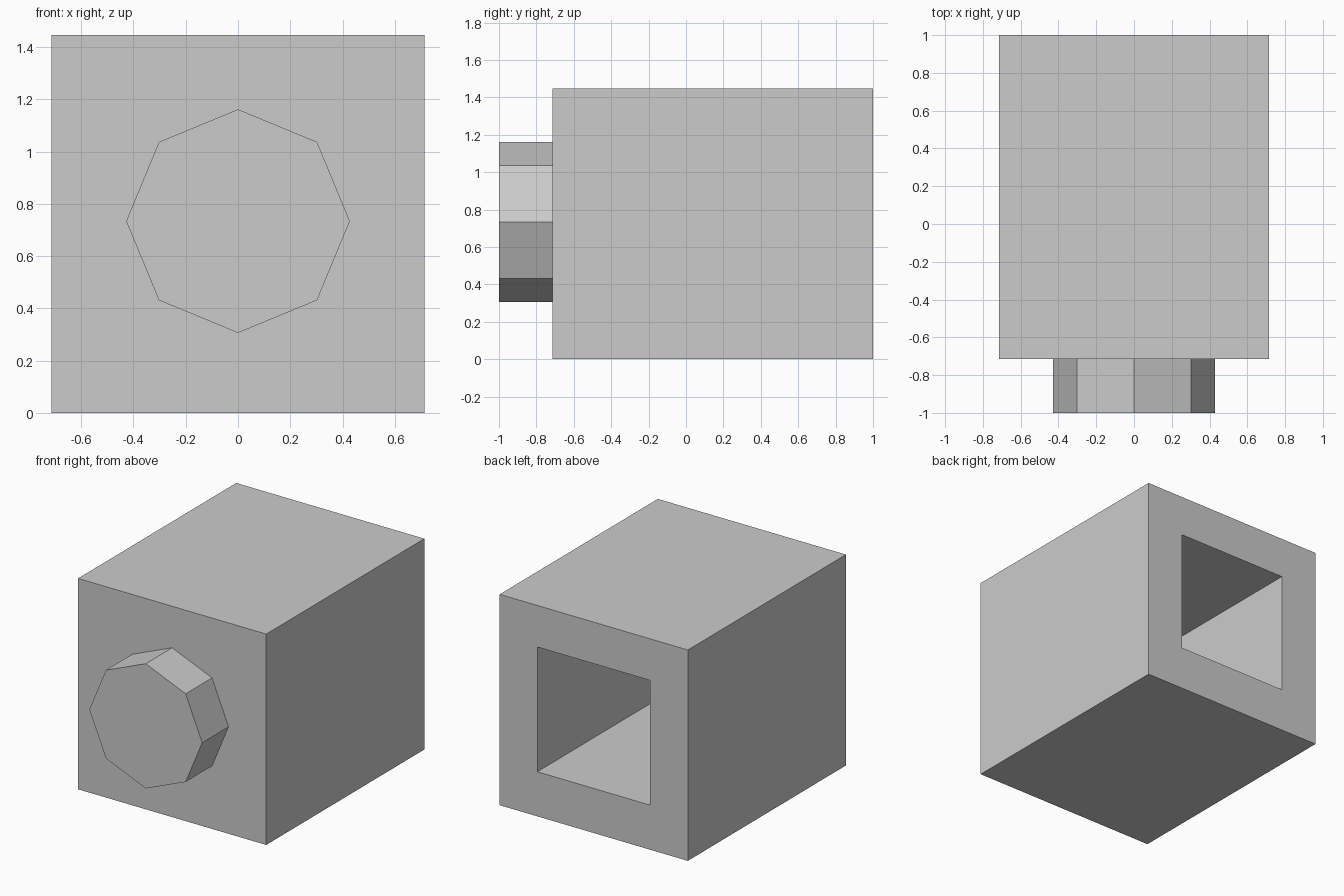
import bpy
import bmesh
import math
from mathutils import Matrix

cube = bpy.data.objects.get("Cube")
if cube:
    bpy.data.objects.remove(cube, do_unlink=True)

HALF = 0.714      # half width of the housing
TOP = 1.447       # height of the housing
AXIS = 0.734      # height of the shared knob and recess axis
RADIUS = 0.428    # knob radius and half width of the recess
DEPTH = 1.428     # depth of the recess

grey = bpy.data.materials.new("light_grey")
grey.use_nodes = True
grey.diffuse_color = (0.6, 0.6, 0.6, 1)
grey.node_tree.nodes["Principled BSDF"].inputs["Base Color"].default_value = grey.diffuse_color


def add_object(name, bm):
    bmesh.ops.recalc_face_normals(bm, faces=bm.faces)
    mesh = bpy.data.meshes.new(name)
    bm.to_mesh(mesh)
    bm.free()
    mesh.materials.append(grey)
    obj = bpy.data.objects.new(name, mesh)
    bpy.context.collection.objects.link(obj)
    return obj


def rectangle(bm, half, low, high, y):
    return [bm.verts.new((x, y, z)) for x, z in
            ((-half, low), (half, low), (half, high), (-half, high))]


# Housing: block with a square recess sunk into its back
bm = bmesh.new()
rings = [
    rectangle(bm, HALF, 0, TOP, -HALF),
    rectangle(bm, HALF, 0, TOP, 1),
    rectangle(bm, RADIUS, AXIS - RADIUS, AXIS + RADIUS, 1),
    rectangle(bm, RADIUS, AXIS - RADIUS, AXIS + RADIUS, 1 - DEPTH),
]
for a, b in zip(rings, rings[1:]):
    for i in range(4):
        j = (i + 1) % 4
        bm.faces.new((a[i], a[j], b[j], b[i]))
bm.faces.new(rings[0])
bm.faces.new(rings[-1])
add_object("housing", bm)

# Front knob: eight-sided stub standing on a corner
bm = bmesh.new()
length = 1 - HALF
bmesh.ops.create_cone(
    bm, cap_ends=True, segments=8, radius1=RADIUS, radius2=RADIUS, depth=length,
    matrix=Matrix.Translation((0, -1 + length / 2, AXIS)) @ Matrix.Rotation(math.pi / 2, 4, "X"))
add_object("front_knob", bm)
